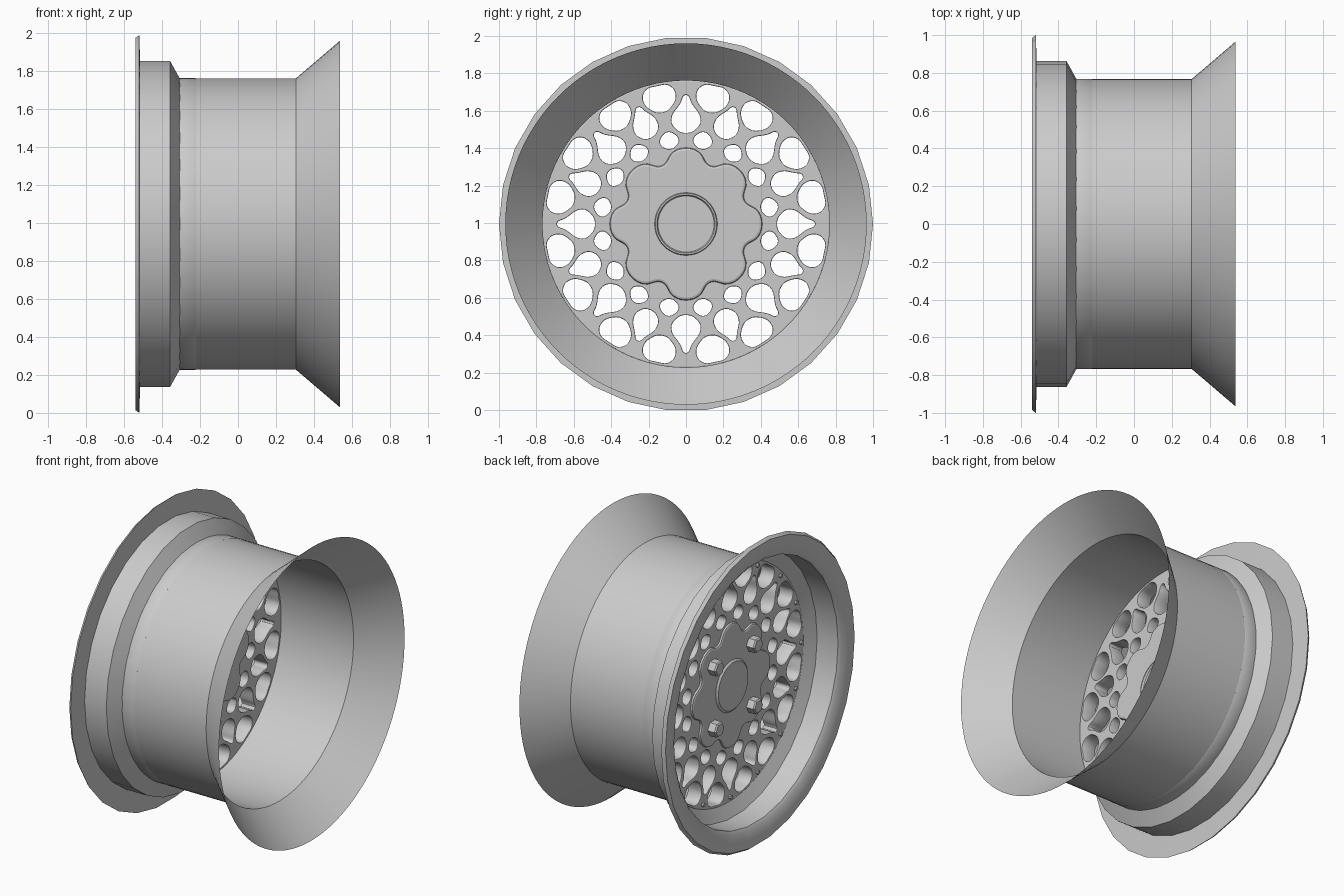
import bpy, bmesh
from math import sin, cos, pi, radians
from mathutils import Matrix, Vector

old = bpy.data.objects.get("Cube")
if old:
    bpy.data.objects.remove(old, do_unlink=True)

CZ = 0.9945  # axle height

grey = bpy.data.materials.new("alloy_grey")
grey.use_nodes = True
grey.diffuse_color = (0.6, 0.6, 0.6, 1)
grey.node_tree.nodes["Principled BSDF"].inputs["Base Color"].default_value = (0.6, 0.6, 0.6, 1)


def finish(obj):
    for o in bpy.context.selected_objects:
        o.select_set(False)
    bpy.context.view_layer.objects.active = obj
    obj.select_set(True)
    if obj.type == 'CURVE':
        bpy.ops.object.convert(target='MESH')
        obj = bpy.context.object
    obj.data.materials.clear()
    obj.data.materials.append(grey)
    bpy.ops.object.shade_smooth_by_angle(angle=radians(28))
    return obj


def lathe(name, profile, sides, y=0, z=0):
    """Spin an (x, radius) profile about the axle direction."""
    bm = bmesh.new()
    verts = [bm.verts.new((x, r, 0)) for x, r in profile]
    edges = [bm.edges.new(pair) for pair in zip(verts, verts[1:])]
    bmesh.ops.spin(bm, geom=verts + edges, cent=(0, 0, 0), axis=(1, 0, 0),
                   angle=2 * pi, steps=sides, use_duplicate=False)
    bmesh.ops.remove_doubles(bm, verts=bm.verts, dist=0.0001)
    bmesh.ops.recalc_face_normals(bm, faces=bm.faces)
    mesh = bpy.data.meshes.new(name)
    bm.to_mesh(mesh)
    bm.free()
    obj = bpy.data.objects.new(name, mesh)
    obj.location = (0, y, CZ + z)
    bpy.context.collection.objects.link(obj)
    return finish(obj)


def plate(name, outlines, x, half, bevel):
    """Extruded flat shape across the axle; inner outlines become holes."""
    cu = bpy.data.curves.new(name, 'CURVE')
    cu.dimensions = '2D'
    cu.fill_mode = 'BOTH'
    cu.resolution_u = 5
    cu.extrude = half - bevel
    cu.bevel_depth = bevel
    cu.bevel_resolution = 1
    cu.offset = -bevel
    for pts in outlines:
        sp = cu.splines.new('BEZIER')
        sp.bezier_points.add(len(pts) - 1)
        for bp, p in zip(sp.bezier_points, pts):
            bp.co = (p[0], p[1], 0)
            bp.handle_left_type = bp.handle_right_type = 'AUTO'
        sp.use_cyclic_u = True
    obj = bpy.data.objects.new(name, cu)
    bpy.context.collection.objects.link(obj)
    obj.matrix_world = Matrix(((0, 0, 1, x), (1, 0, 0, 0), (0, 1, 0, CZ), (0, 0, 0, 1)))
    return finish(obj)


def polar(r, deg):
    return Vector((r * sin(radians(deg)), r * cos(radians(deg))))


def hole(half_shape, deg):
    """Mirror (radius, half width) points into a closed hole turned to an angle."""
    right = [(w, r) for r, w in half_shape]
    left = [(-w, r) for w, r in reversed(right) if w > 0]
    turn = Matrix.Rotation(-radians(deg), 2)
    return [turn @ Vector(p) for p in right + left]


# Smooth barrel with flared inner end
lathe("barrel", [(0.538, 0.966), (0.305, 0.767), (-0.31, 0.767)], 96)

# Faceted outer lip and dish wall
lathe("outer_lip", [(-0.305, 0.768), (-0.357, 0.862), (-0.515, 0.862), (-0.52, 1.0),
                    (-0.54, 0.985), (-0.538, 0.945), (-0.525, 0.875), (-0.51, 0.855),
                    (-0.36, 0.852), (-0.312, 0.76)], 30)

# Lattice disc: three rings of holes
WIDE_TEAR = [(0.69, 0), (0.645, 0.03), (0.555, 0.078), (0.505, 0.05), (0.487, 0)]
SLIM_TEAR = [(0.675, 0), (0.64, 0.03), (0.565, 0.066), (0.515, 0.045), (0.498, 0)]
OUTER = [(0.753, 0), (0.742, 0.065), (0.69, 0.088), (0.63, 0.052), (0.61, 0)]
SMALL = [(0.5, 0), (0.487, 0.03), (0.45, 0.05), (0.42, 0.03), (0.41, 0)]

outlines = [[polar(0.768, i * 7.5) for i in range(48)]]
for i in range(8):
    a = i * 45
    outlines += [hole(WIDE_TEAR, a), hole(SLIM_TEAR, a + 22.5)]
    for side in (-1, 1):
        outlines += [hole(OUTER, a + side * 11.9), hole(SMALL, a + side * 11.4)]
plate("lattice_disc", outlines, -0.27, 0.05, 0.005)

# Eight-lobed hub plate
lobes = []
for i in range(8):
    a = i * 45
    lobes += [polar(0.393, a - 10), polar(0.408, a), polar(0.393, a + 10), polar(0.338, a + 22.5)]
plate("hub_plate", [lobes], -0.267, 0.067, 0.014)

# Centre cap with a raised ring at the rear
lathe("centre_cap", [(-0.345, 0), (-0.345, 0.155), (-0.334, 0.168), (-0.2, 0.168),
                     (-0.186, 0.164), (-0.186, 0.156), (-0.198, 0.15), (-0.198, 0)], 48)

# Four hexagonal wheel nuts
for i in range(4):
    p = polar(0.285, 45 + i * 90)
    lathe(f"wheel_nut_{i + 1}", [(-0.39, 0), (-0.39, 0.042), (-0.382, 0.05), (-0.325, 0.05)],
          6, p.x, p.y)

# Small rim rivets
for i in range(16):
    p = polar(0.738, i * 22.5)
    lathe(f"rim_rivet_{i + 1}", [(-0.334, 0), (-0.334, 0.012), (-0.318, 0.014)], 8, p.x, p.y)
